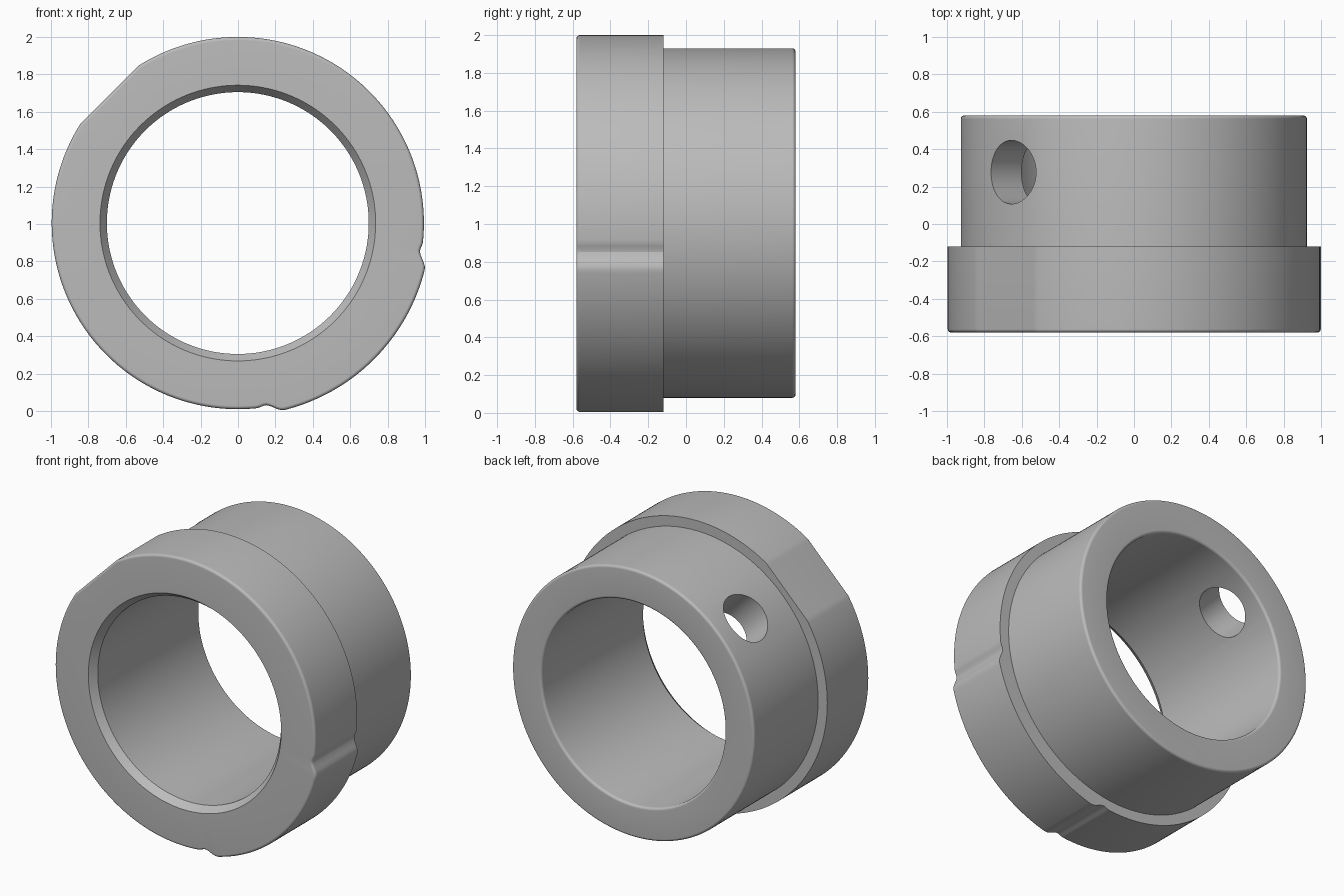
import bpy, bmesh, math
from mathutils import Vector

cube = bpy.data.objects.get("Cube")
if cube:
    bpy.data.objects.remove(cube, do_unlink=True)

N = 360                 # angular steps
CX, CZ = -0.001, 1.005  # bore axis
BODY_R, BORE_R = 0.925, 0.70

steel = bpy.data.materials.new("satin grey")
steel.use_nodes = True
GREY = (0.5, 0.5, 0.5, 1)
steel.diffuse_color = GREY
steel.node_tree.nodes["Principled BSDF"].inputs["Base Color"].default_value = GREY


def smooth(a, b, t):
    t = max(0.0, min(1.0, t))
    return a + (b - a) * t * t * (3 - 2 * t)


def flange_radius(deg):
    """Round flange with a flat at 135 degrees and a raised lobe around -45."""
    d = abs((deg + 45 + 180) % 360 - 180)
    if d < 36.5:
        r = smooth(1.03, 0.985, (d - 31) / 5.5)
    else:
        r = smooth(0.985, 0.995, (d - 36.5) / 2.5)
    off = math.radians(abs((deg - 135 + 180) % 360 - 180))
    if off < math.radians(30):
        r = min(r, 0.97 / math.cos(off))
    return r


def fillet(r, y, size, a0, a1, steps=8):
    """Quarter-round as (y, radius) pairs about the centre (y, r)."""
    angles = [math.radians(a0 + (a1 - a0) * i / steps) for i in range(steps + 1)]
    return [(y + size * math.cos(a), r + size * math.sin(a)) for a in angles]


# Section as (y, radius, is_flange); flange radii are offsets from its outline
F = 0.018
section = [(-0.58, 0.737, False)]
section += [(y, r, True) for y, r in fillet(-F, -0.58 + F, F, 180, 90)]
section += [(-0.12, 0.0, True), (-0.12, BODY_R, False)]
section += [(y, r, False) for y, r in fillet(BODY_R - F, 0.58 - F, F, 90, 0)]
section += [(y, r, False) for y, r in fillet(BORE_R + F, 0.58 - F, F, 0, -90)]
section += [(-0.53, BORE_R, False)]

# Sweep the section around the axis
bm = bmesh.new()
rings = []
for y, r, is_flange in section:
    ring = []
    for i in range(N):
        deg = 360 * i / N
        rad = r + (flange_radius(deg) if is_flange else 0)
        a = math.radians(deg)
        ring.append(bm.verts.new((CX + rad * math.cos(a), y, CZ + rad * math.sin(a))))
    rings.append(ring)
for k, ring in enumerate(rings):
    nxt = rings[(k + 1) % len(rings)]
    for i in range(N):
        j = (i + 1) % N
        bm.faces.new((ring[i], ring[j], nxt[j], nxt[i]))
bmesh.ops.recalc_face_normals(bm, faces=bm.faces)
mesh = bpy.data.meshes.new("flanged_bushing")
bm.to_mesh(mesh)
bm.free()
mesh.materials.append(steel)
bushing = bpy.data.objects.new("flanged_bushing", mesh)
bpy.context.collection.objects.link(bushing)

# Radial hole through the wall on the upper right side
out = Vector((-1, 0, 1)).normalized()
bpy.ops.mesh.primitive_cylinder_add(
    vertices=96, radius=0.17, depth=0.7,
    location=Vector((CX, 0.277, CZ)) + out * 0.8,
    rotation=out.to_track_quat('Z', 'Y').to_euler())
cutter = bpy.context.object
cutter.name = "hole_cutter"
cutter.hide_render = True
cutter.data.materials.append(steel)

bpy.ops.object.select_all(action='DESELECT')
bushing.select_set(True)
bpy.context.view_layer.objects.active = bushing
cut = bushing.modifiers.new("radial_hole", 'BOOLEAN')
cut.operation = 'DIFFERENCE'
cut.solver = 'EXACT'
cut.object = cutter
bpy.ops.object.modifier_apply(modifier=cut.name)
bpy.data.objects.remove(cutter, do_unlink=True)
bpy.ops.object.shade_smooth_by_angle(angle=math.radians(20))
